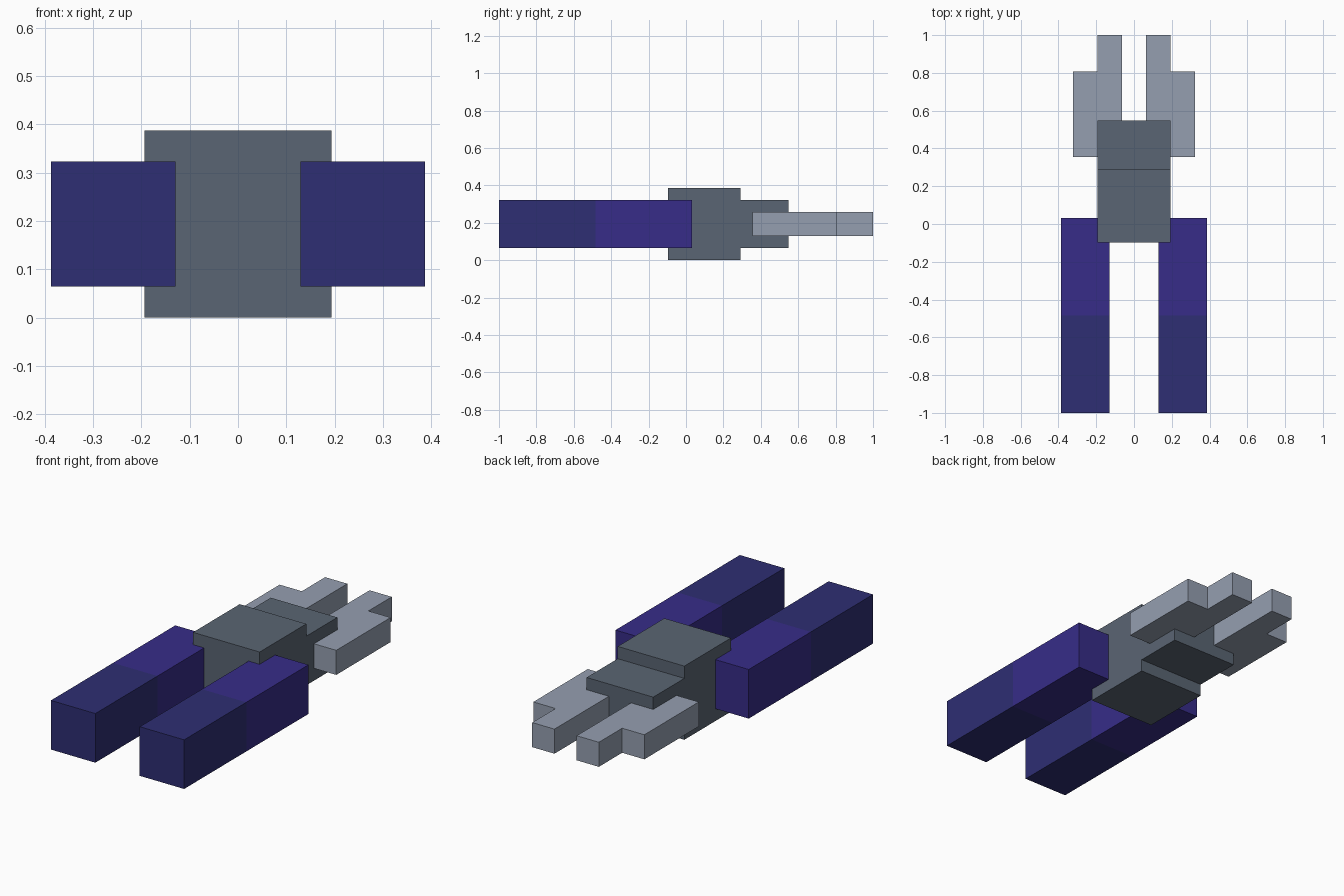
import bpy

if "Cube" in bpy.data.objects:
    bpy.data.objects.remove(bpy.data.objects["Cube"])

U = 2 / 31  # block unit: the model is 31 units long


def material(name, rgb):
    m = bpy.data.materials.new(name)
    lin = [((c / 255 + 0.055) / 1.055) ** 2.4 for c in rgb]
    m.diffuse_color = (*lin, 1)
    m.use_nodes = True
    m.node_tree.nodes["Principled BSDF"].inputs["Base Color"].default_value = m.diffuse_color
    return m


slate = material("slate grey", (90, 101, 115))
light = material("light grey", (149, 159, 176))
violet = material("violet blue", (55, 44, 136))
navy = material("navy blue", (46, 46, 115))


def box(name, x, y, z, mat):
    """Box from (min, max) ranges in units; y is measured from the front end."""
    lo = (x[0] * U, y[0] * U - 1, z[0] * U)
    hi = (x[1] * U, y[1] * U - 1, z[1] * U)
    bpy.ops.mesh.primitive_cube_add(size=1, location=[(a + b) / 2 for a, b in zip(lo, hi)])
    ob = bpy.context.object
    ob.name = name
    ob.scale = [b - a for a, b in zip(lo, hi)]
    bpy.ops.object.transform_apply(location=True, rotation=False, scale=True)
    ob.data.materials.append(mat)
    return ob


def leg_colours(ob):
    # split the bar halfway and colour the front half navy
    ob.data.materials.append(navy)
    import bmesh
    bm = bmesh.new()
    bm.from_mesh(ob.data)
    y = 8 * U - 1
    bmesh.ops.bisect_plane(bm, geom=bm.verts[:] + bm.edges[:] + bm.faces[:],
                           plane_co=(0, y, 0), plane_no=(0, 1, 0))
    for f in bm.faces:
        f.material_index = 1 if f.calc_center_median().y < y else 0
    bm.to_mesh(ob.data)
    bm.free()


# Central body and its smaller rear block
box("body", (-3, 3), (14, 20), (0, 6), slate)
box("rear_block", (-3, 3), (20, 24), (1, 5), slate)

# Mirrored side pairs
for side, s in (("right", 1), ("left", -1)):
    def span(a, b):
        return tuple(sorted((s * a, s * b)))
    leg_colours(box(f"{side}_front_bar", span(2, 6), (0, 16), (1, 5), violet))
    box(f"{side}_outer_prong", span(3, 5), (21, 28), (2, 4), light)
    box(f"{side}_inner_prong", span(1, 3), (24, 31), (2, 4), light)
